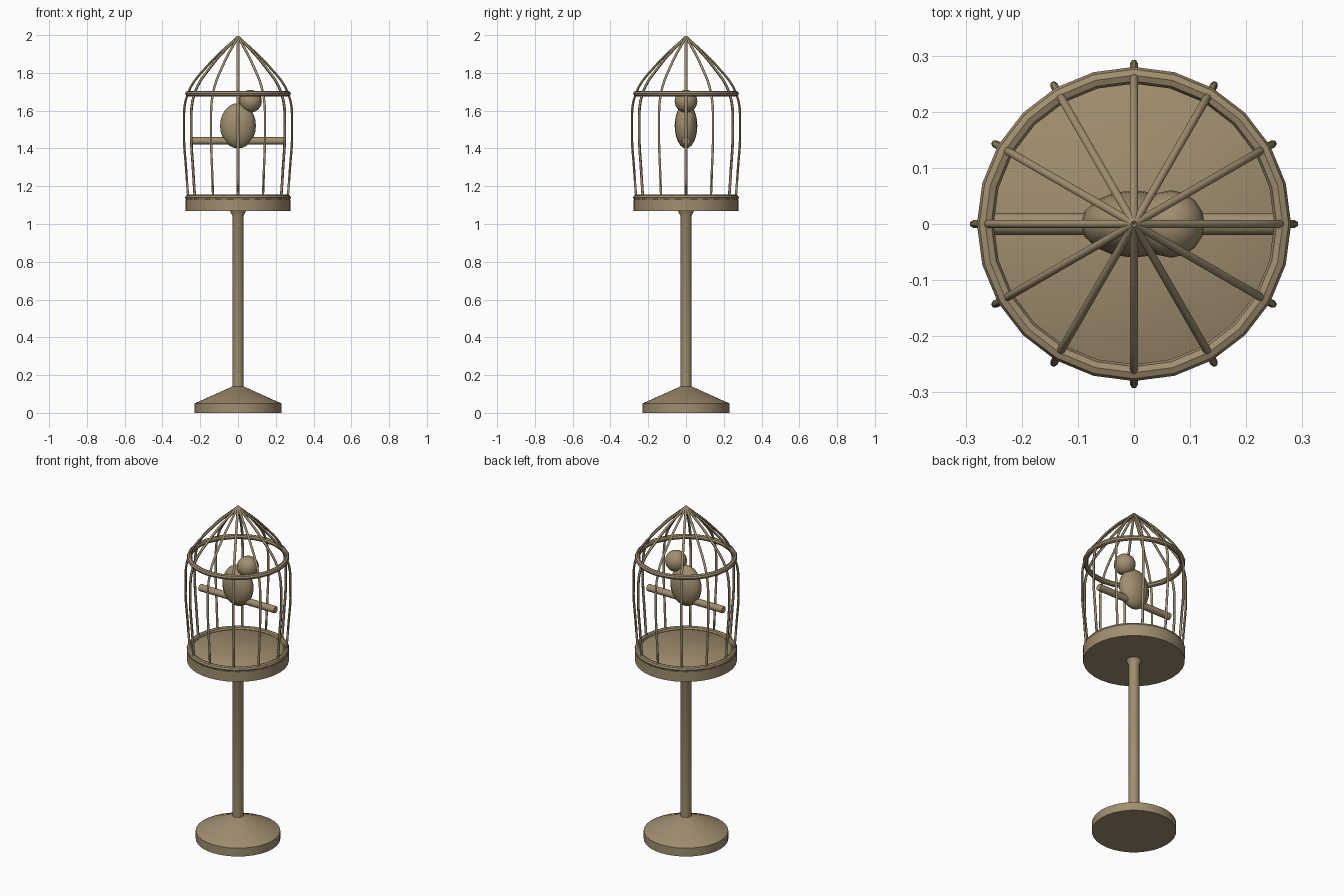
import bpy, bmesh, math
from mathutils import Matrix, Vector

if "Cube" in bpy.data.objects:
    bpy.data.objects.remove(bpy.data.objects["Cube"])

mat = bpy.data.materials.new("aged brass")
mat.diffuse_color = (0.35, 0.27, 0.16, 1)
mat.use_nodes = True
mat.node_tree.nodes["Principled BSDF"].inputs["Base Color"].default_value = mat.diffuse_color


def add(name, mesh, angle=40):
    ob = bpy.data.objects.new(name, mesh)
    bpy.context.collection.objects.link(ob)
    mesh.materials.clear()
    mesh.materials.append(mat)
    bpy.ops.object.select_all(action='DESELECT')
    bpy.context.view_layer.objects.active = ob
    ob.select_set(True)
    bpy.ops.object.shade_smooth_by_angle(angle=math.radians(angle))
    return ob


def lathe(name, profile, n=24, closed=False):
    """Spin (radius, z) points about z; open profiles get capped ends."""
    bm = bmesh.new()
    rings = [[bm.verts.new((r * math.cos(2 * math.pi * i / n),
                            r * math.sin(2 * math.pi * i / n), z))
              for i in range(n)] for r, z in profile]
    pairs = list(zip(rings, rings[1:]))
    if closed:
        pairs.append((rings[-1], rings[0]))
    else:
        bm.faces.new(rings[0])
        bm.faces.new(rings[-1])
    for a, b in pairs:
        for i in range(n):
            j = (i + 1) % n
            bm.faces.new((a[i], a[j], b[j], b[i]))
    bmesh.ops.recalc_face_normals(bm, faces=bm.faces)
    me = bpy.data.meshes.new(name)
    bm.to_mesh(me)
    bm.free()
    return add(name, me)


def ring(name, z, major=0.265, minor=0.015):
    prof = [(major + minor * math.cos(k * math.pi / 4),
             z + minor * math.sin(k * math.pi / 4)) for k in range(8)]
    return lathe(name, prof, 24, True)


def ellipsoid(name, centre, size):
    bm = bmesh.new()
    bmesh.ops.create_uvsphere(bm, u_segments=16, v_segments=12, radius=1)
    bm.transform(Matrix.Translation(centre) @ Matrix.Diagonal((*size, 1)))
    me = bpy.data.meshes.new(name)
    bm.to_mesh(me)
    bm.free()
    return add(name, me, 60)


# stand: foot, pole, tray
lathe("foot", [(0.23, 0), (0.23, 0.05), (0.03, 0.14)], 32)
lathe("pole", [(0.03, 0.1), (0.03, 1.045), (0.045, 1.075)], 20)
lathe("tray", [(0.277, 1.07), (0.277, 1.13), (0.265, 1.138)], 32)

# cage hoops
ring("lower_hoop", 1.14)
ring("upper_hoop", 1.69)

# twelve curved bars meeting at the apex
path = [(0.263, 1.13), (0.274, 1.28), (0.286, 1.50), (0.266, 1.69),
        (0.155, 1.845), (0.0, 1.992)]
cu = bpy.data.curves.new("bar_path", 'CURVE')
cu.dimensions = '3D'
cu.bevel_depth = 0.007
cu.bevel_resolution = 1
cu.resolution_u = 5
cu.use_fill_caps = True
sp = cu.splines.new('BEZIER')
sp.bezier_points.add(len(path) - 1)
for p, (r, z) in zip(sp.bezier_points, path):
    p.co = (r, 0, z)
    p.handle_left_type = p.handle_right_type = 'AUTO'
helper = bpy.data.objects.new("bar_helper", cu)
bpy.context.collection.objects.link(helper)
bpy.context.view_layer.update()
deps = bpy.context.evaluated_depsgraph_get()
bar = bpy.data.meshes.new_from_object(helper.evaluated_get(deps))
bpy.data.objects.remove(helper)
for i in range(12):
    me = bar.copy()
    me.transform(Matrix.Rotation(i * math.pi / 6, 4, 'Z'))
    add("cage_bar_%02d" % (i + 1), me, 60)

# perch
perch = lathe("perch", [(0.02, -0.25), (0.02, 0.25)], 12)
perch.data.transform(Matrix.Translation((0, 0, 1.44)) @ Matrix.Rotation(math.pi / 2, 4, 'Y'))

# bird
ellipsoid("bird_body", Vector((0, 0, 1.52)), (0.095, 0.06, 0.12))
ellipsoid("bird_head", Vector((0.066, 0, 1.65)), (0.06, 0.06, 0.06))
